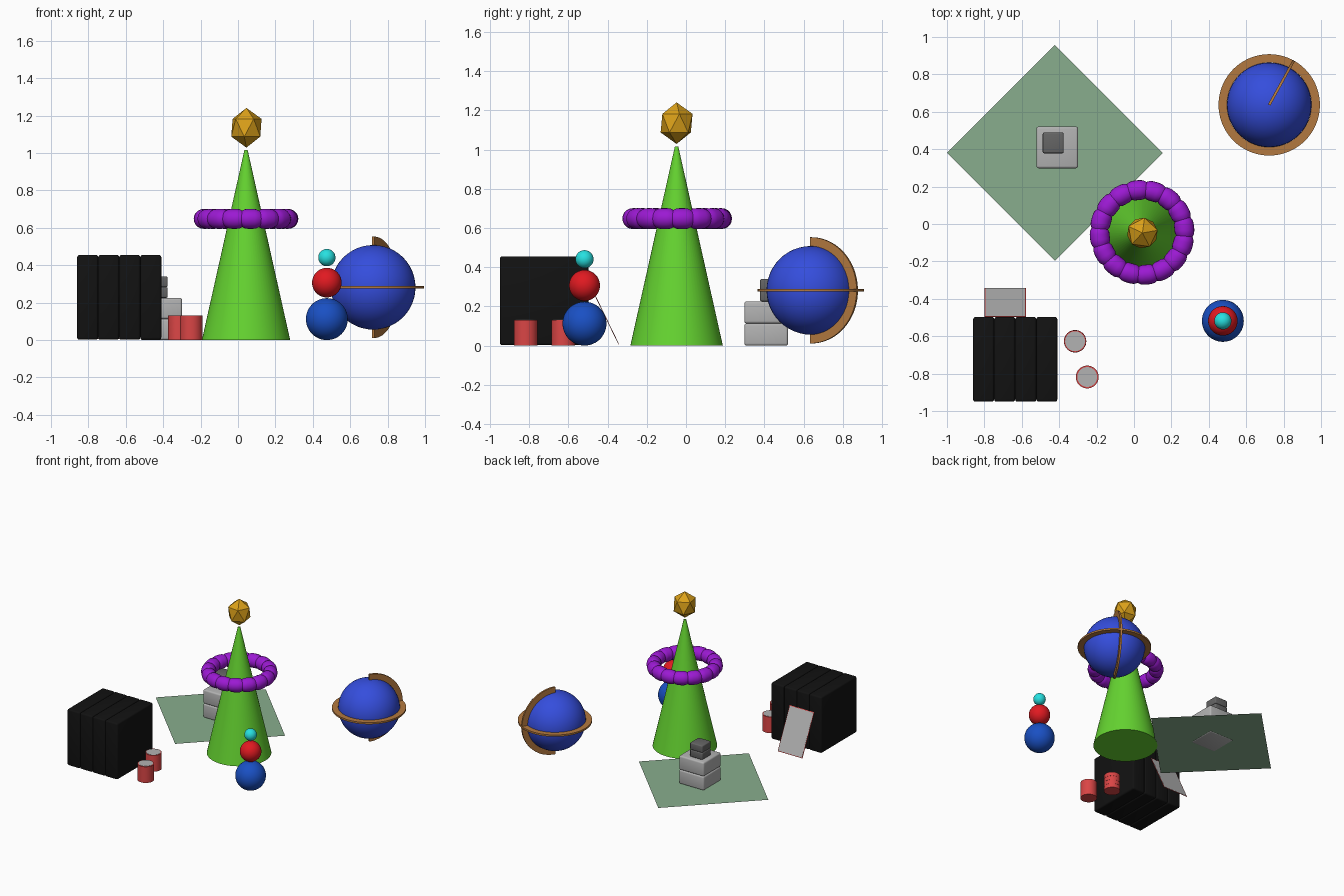
import bpy, bmesh, math
from mathutils import Matrix, Vector

if "Cube" in bpy.data.objects:
    bpy.data.objects.remove(bpy.data.objects["Cube"])


def mat(name, r, g, b, a=1.0):
    m = bpy.data.materials.new(name)
    m.diffuse_color = (r, g, b, a)
    m.use_nodes = True
    m.node_tree.nodes["Principled BSDF"].inputs["Base Color"].default_value = m.diffuse_color
    return m


GREEN = mat("green", 0.13, 0.66, 0.03)
PURPLE = mat("purple", 0.33, 0.01, 0.65)
GOLD = mat("gold", 0.72, 0.36, 0.01)
BLACK = mat("black", 0.006, 0.006, 0.006)
RED = mat("red", 0.75, 0.01, 0.015)
CHIP = mat("chip_red", 0.7, 0.06, 0.06)
GREY = mat("light_grey", 0.45, 0.45, 0.45)
DARK = mat("dark_grey", 0.13, 0.13, 0.13)
BLUE = mat("blue", 0.01, 0.08, 0.55)
GLOBE = mat("globe_blue", 0.035, 0.075, 0.72)
CYAN = mat("cyan", 0.02, 0.75, 0.75)
BRONZE = mat("bronze", 0.45, 0.19, 0.05)
MAT_GREEN = mat("pale_green", 0.25, 0.42, 0.27, 0.5)


def finish(name, bm, material, smooth=True):
    bmesh.ops.recalc_face_normals(bm, faces=bm.faces)
    me = bpy.data.meshes.new(name)
    bm.to_mesh(me)
    bm.free()
    ob = bpy.data.objects.new(name, me)
    bpy.context.collection.objects.link(ob)
    me.materials.append(material)
    if smooth:
        bpy.ops.object.select_all(action='DESELECT')
        bpy.context.view_layer.objects.active = ob
        ob.select_set(True)
        bpy.ops.object.shade_smooth_by_angle(angle=math.radians(35))
    return ob


def box(name, lo, hi, material, bevel=0.0):
    lo, hi = Vector(lo), Vector(hi)
    bm = bmesh.new()
    bmesh.ops.create_cube(bm, size=1, matrix=Matrix.Translation((lo + hi) / 2)
                          @ Matrix.Diagonal((*(hi - lo), 1)))
    if bevel:
        bmesh.ops.bevel(bm, geom=bm.edges[:], offset=bevel, segments=3, profile=0.5, affect='EDGES')
    return finish(name, bm, material)


def ball(name, c, r, material):
    bm = bmesh.new()
    bmesh.ops.create_uvsphere(bm, u_segments=48, v_segments=24, radius=r, matrix=Matrix.Translation(c))
    return finish(name, bm, material)


def cone(name, c, r1, r2, h, material, seg=64):
    bm = bmesh.new()
    bmesh.ops.create_cone(bm, cap_ends=True, segments=seg, radius1=r1, radius2=r2, depth=h,
                          matrix=Matrix.Translation((c[0], c[1], c[2] + h / 2)))
    return finish(name, bm, material)


def sweep(name, matrix, section, steps, angle, material):
    """Sweep closed (radius, height) sections around local z; section is a function of step."""
    bm = bmesh.new()
    full = abs(angle - math.tau) < 1e-6
    rings = []
    for i in range(steps if full else steps + 1):
        a = angle * i / steps
        rings.append([bm.verts.new(matrix @ Vector((r * math.cos(a), r * math.sin(a), z)))
                      for r, z in section(i)])
    n = len(rings[0])
    for i in range(steps):
        p, q = rings[i], rings[(i + 1) % len(rings)]
        for j in range(n):
            bm.faces.new((p[j], p[(j + 1) % n], q[(j + 1) % n], q[j]))
    if not full:
        bm.faces.new(rings[0])
        bm.faces.new(rings[-1])
    return finish(name, bm, material)


# Tall cone
X, Y = 0.043, -0.048
cone("tall_cone", (X, Y, 0), 0.236, 0.009, 1.015, GREEN)


# Segmented ring around the cone, pinched at 16 seams
def tube(i):
    r = (0.044, 0.0515, 0.053, 0.053, 0.053, 0.0515)[i % 6]
    return [(0.227 + r * math.cos(math.tau * k / 20), r * math.sin(math.tau * k / 20)) for k in range(20)]


sweep("segmented_ring", Matrix.Translation((X, Y + 0.003, 0.648)) @ Matrix.Rotation(math.radians(-5), 4, 'Z'),
      tube, 96, math.tau, PURPLE)

# Faceted gem above the tip
bm = bmesh.new()
bmesh.ops.create_icosphere(bm, subdivisions=1, radius=1,
                           matrix=Matrix.Translation((X + 0.002, Y, 1.135))
                           @ Matrix.Diagonal((0.092, 0.092, 0.106, 1))
                           @ Matrix.Rotation(math.radians(10), 4, 'Z'))
finish("gem", bm, GOLD, smooth=False)

# Black crate made of four slabs
for i in range(4):
    x = -0.86 + i * 0.1125
    box(f"crate_slab_{i + 1}", (x, -0.95, 0.002), (x + 0.1125, -0.497, 0.455), BLACK, 0.012)

# Board leaning on the back of the crate, with a thin coloured rim
top, foot = Vector((0, -0.495, 0.32)), Vector((0, -0.343, 0.006))
run = foot - top
tilt = Matrix.Translation((top + foot) / 2 + Vector((-0.688, 0, 0))) @ Matrix.Rotation(
    math.atan2(run.z, run.y), 4, 'X')


def board(name, w, l, t, material):
    bm = bmesh.new()
    bmesh.ops.create_cube(bm, size=1, matrix=tilt @ Matrix.Diagonal((w, l, t, 1)))
    return finish(name, bm, material, smooth=False)


board("leaning_board_rim", 0.22, run.length, 0.002, CHIP)
board("leaning_board", 0.21, run.length - 0.01, 0.004, GREY)

# Stack of discs, and a plain drum
for i in range(4):
    cone(f"stacked_disc_{i + 1}", (-0.315, -0.627, i * 0.0325), 0.06, 0.059, 0.0325, CHIP, 40)
cone("drum", (-0.25, -0.818, 0), 0.061, 0.061, 0.13, CHIP, 40)
for name, x, y in (("stack_lid", -0.315, -0.627), ("drum_lid", -0.25, -0.818)):
    cone(name, (x, y, 0.128), 0.053, 0.053, 0.004, GREY, 40)

# Three stacked balls
for name, z, r, m in (("bottom_ball", 0.112, 0.112, BLUE), ("middle_ball", 0.307, 0.079, RED),
                      ("top_ball", 0.441, 0.046, CYAN)):
    ball(name, (0.475, -0.518, z), r, m)

# Globe with a flat horizontal ring and a half meridian arc
C = Matrix.Translation((0.723, 0.637, 0.282))
ball("globe", C.translation, 0.226, GLOBE)


def flat(i):
    return [(0.226, -0.007), (0.271, -0.007), (0.271, 0.007), (0.226, 0.007)]


sweep("horizon_ring", C, flat, 72, math.tau, BRONZE)
arc = C @ Matrix.Rotation(math.radians(61), 4, 'Z') @ Matrix.Rotation(math.pi / 2, 4, 'X') \
    @ Matrix.Rotation(-math.pi / 2, 4, 'Z')
sweep("meridian_arc", arc, flat, 40, math.pi, BRONZE)

# Diamond-laid ground sheet
bm = bmesh.new()
bmesh.ops.create_circle(bm, cap_ends=True, segments=4, radius=0.577,
                        matrix=Matrix.Translation((-0.423, 0.38, 0.003)))
finish("ground_sheet", bm, MAT_GREEN, smooth=False)

# Two stone blocks, each in two courses
for i in range(2):
    z = i * 0.113
    box(f"large_block_{i + 1}", (-0.522, 0.298, z), (-0.299, 0.521, z + 0.113), GREY, 0.012)
    z = 0.226 + i * 0.057
    box(f"small_block_{i + 1}", (-0.488, 0.378, z), (-0.376, 0.489, z + 0.057), DARK, 0.008)
